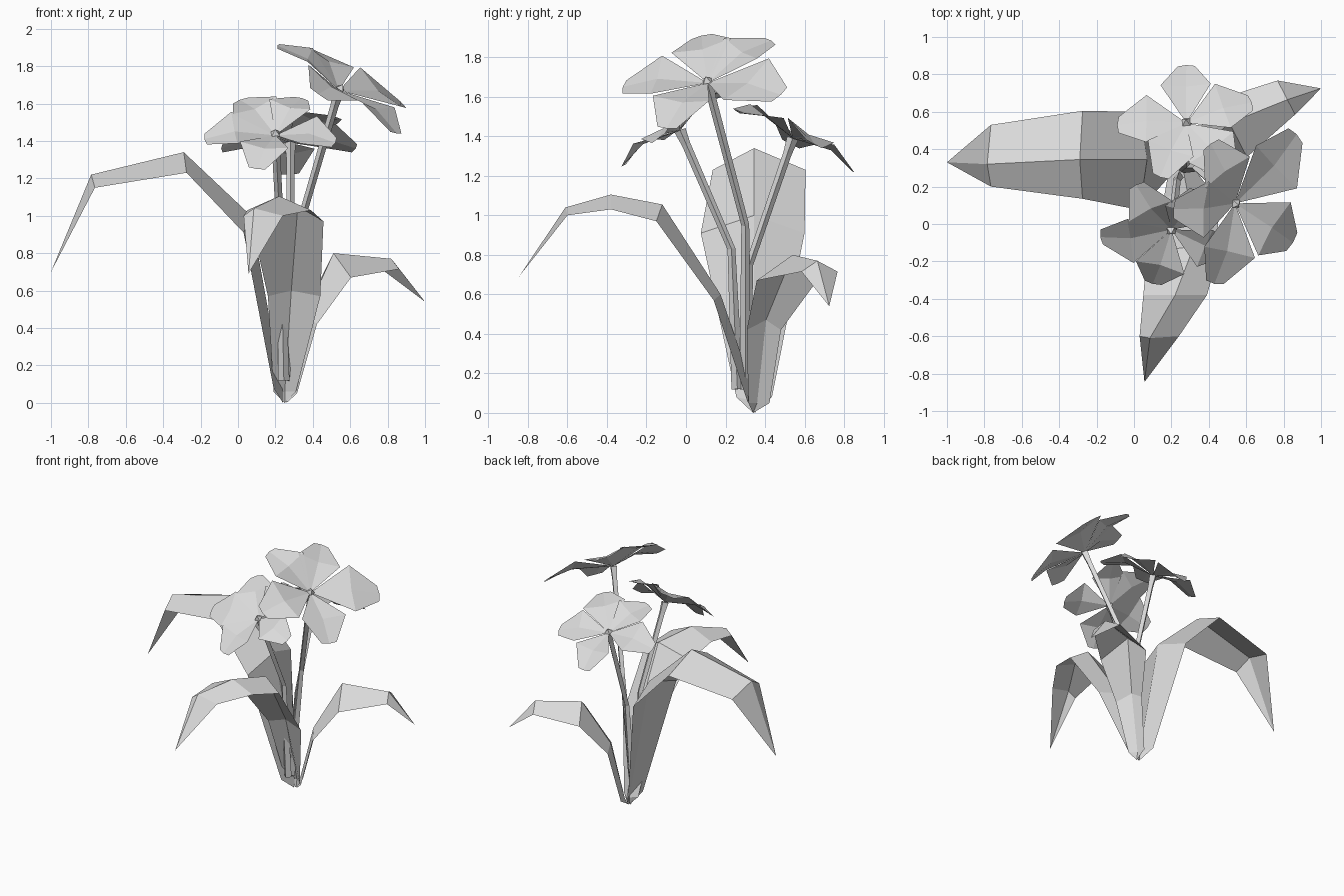
import bpy
import bmesh
from mathutils import Vector

old = bpy.data.objects.get("Cube")
if old:
    bpy.data.objects.remove(old, do_unlink=True)

grey = bpy.data.materials.new("light grey")
grey.use_nodes = True
grey.diffuse_color = (0.7, 0.7, 0.7, 1)
grey.node_tree.nodes["Principled BSDF"].inputs["Base Color"].default_value = grey.diffuse_color


def finish(name, bm):
    """Turn a bmesh into a flat shaded object."""
    mesh = bpy.data.meshes.new(name)
    bm.normal_update()
    bm.to_mesh(mesh)
    bm.free()
    mesh.materials.append(grey)
    obj = bpy.data.objects.new(name, mesh)
    bpy.context.scene.collection.objects.link(obj)


def leaf(name, heading, root, rows, tip):
    """Folded blade: each row is ridge x, y, z, left and right width, edge drop, edge push outward."""
    bm = bmesh.new()
    ahead = Vector((*heading, 0)).normalized()
    side = Vector((-ahead.y, ahead.x, 0))
    start, end = bm.verts.new(root), bm.verts.new(tip)
    rings = []
    for x, y, z, left, right, depth, out in rows:
        ridge = Vector((x, y, z))
        edge = ridge + ahead * out - Vector((0, 0, depth))
        points = (edge + side * left, ridge, edge - side * right)
        rings.append([bm.verts.new(p) for p in points])
    for i in (0, 1):
        bm.faces.new((start, rings[0][i + 1], rings[0][i]))
        for a, b in zip(rings, rings[1:]):
            bm.faces.new((a[i], a[i + 1], b[i + 1], b[i]))
        bm.faces.new((rings[-1][i], rings[-1][i + 1], end))
    finish(name, bm)


def stem(name, path, radii):
    """Tapered four-sided tube through the path points."""
    bm = bmesh.new()
    path = [Vector(p) for p in path]
    rings = []
    for i, (p, r) in enumerate(zip(path, radii)):
        along = path[min(i + 1, len(path) - 1)] - path[max(i - 1, 0)]
        u = along.cross(Vector((0, 1, 0))).normalized()
        v = along.cross(u).normalized()
        rings.append([bm.verts.new(p + d * r) for d in (u, v, -u, -v)])
    for a, b in zip(rings, rings[1:]):
        for i in range(4):
            j = (i + 1) % 4
            bm.faces.new((a[i], a[j], b[j], b[i]))
    bm.faces.new(rings[0])
    bm.faces.new(rings[-1])
    bmesh.ops.recalc_face_normals(bm, faces=bm.faces)
    finish(name, bm)


def flower(name, centre, tips):
    """Five broad petals around a cupped centre; tips run anticlockwise."""
    bm = bmesh.new()
    c = Vector(centre)
    arms = [Vector(t) - c for t in tips]
    normal = Vector()
    for a, b in zip(arms, arms[1:] + arms[:1]):
        normal += a.cross(b)
    normal.normalize()
    for arm in arms:
        across = normal.cross(arm).normalized() * arm.length
        hub, end = bm.verts.new(c), bm.verts.new(c + arm)
        middle = bm.verts.new(c + arm * 0.57 + normal * 0.04)
        for s in (1, -1):
            shoulder = bm.verts.new(c + arm * 0.57 + across * 0.38 * s + normal * 0.065)
            corner = bm.verts.new(c + arm * 0.98 + across * 0.13 * s)
            for loop in ([hub, middle, shoulder], [middle, end, corner, shoulder]):
                bm.faces.new(loop if s > 0 else loop[::-1])
    # small pistil in the middle
    u = normal.orthogonal().normalized() * 0.03
    v = normal.cross(u)
    top = bm.verts.new(c + normal * 0.04)
    base = [bm.verts.new(c + normal * 0.01 + d) for d in (u, v, -u, -v)]
    for i in range(4):
        bm.faces.new((base[i], base[(i + 1) % 4], top))
    finish(name, bm)


# Leaves
leaf("right_leaf", (-1, 0), (0.24, 0.34, 0), [
    (0.24, 0.345, 0.06, 0.09, 0.09, -0.02, 0.05),
    (0.07, 0.345, 1.0, 0.27, 0.255, 0.09, 0.04),
    (-0.29, 0.345, 1.34, 0.21, 0.26, 0.11, -0.015),
    (-0.785, 0.32, 1.22, 0.12, 0.21, 0.07, -0.02),
], (-1, 0.33, 0.7))

leaf("front_leaf", (0, -1), (0.25, 0.35, 0), [
    (0.25, 0.36, 0.06, 0.06, 0.06, 0, 0.05),
    (0.285, 0.175, 0.6, 0.155, 0.125, 0.03, 0.035),
    (0.32, -0.12, 1.055, 0.137, 0.25, 0.085, 0.03),
    (0.22, -0.38, 1.105, 0.17, 0.17, 0.075, 0),
    (0.085, -0.61, 1.04, 0.155, 0.055, 0.04, -0.01),
], (0.056, -0.845, 0.69))

leaf("left_leaf", (0.89, 0.46), (0.26, 0.34, 0), [
    (0.27, 0.36, 0.05, 0.06, 0.06, 0, 0.02),
    (0.36, 0.405, 0.47, 0.08, 0.115, 0.05, 0.01),
    (0.51, 0.54, 0.8, 0.14, 0.205, 0.13, 0),
    (0.82, 0.665, 0.77, 0.115, 0.09, 0.055, 0),
], (1, 0.725, 0.54))

# Flower heads with their stems
heads = {
    "upper": ((0.54, 0.11, 1.67), (0.33, 0.3, 0.95), [
        (0.21, 0.08, 1.91), (0.43, -0.32, 1.65), (0.85, -0.1, 1.44),
        (0.87, 0.48, 1.61), (0.41, 0.43, 1.885)]),
    "front": ((0.2, -0.03, 1.43), (0.23, 0.23, 0.83), [
        (-0.18, -0.07, 1.41), (0.1, -0.32, 1.25), (0.52, -0.14, 1.39),
        (0.34, 0.18, 1.63), (0.01, 0.21, 1.62)]),
    "back": ((0.28, 0.54, 1.39), (0.28, 0.32, 0.75), [
        (-0.09, 0.53, 1.36), (0.14, 0.25, 1.53), (0.52, 0.26, 1.53),
        (0.63, 0.65, 1.36), (0.28, 0.85, 1.22)]),
}
for label, (centre, bend, tips) in heads.items():
    flower(label + "_flower", centre, tips)
    foot = (0.245, 0.26 if label == "front" else 0.3, 0.12)
    neck = Vector(centre).lerp(Vector(bend), 0.12)
    stem(label + "_stem", [foot, bend, neck, centre], (0.03, 0.02, 0.022, 0.03))
